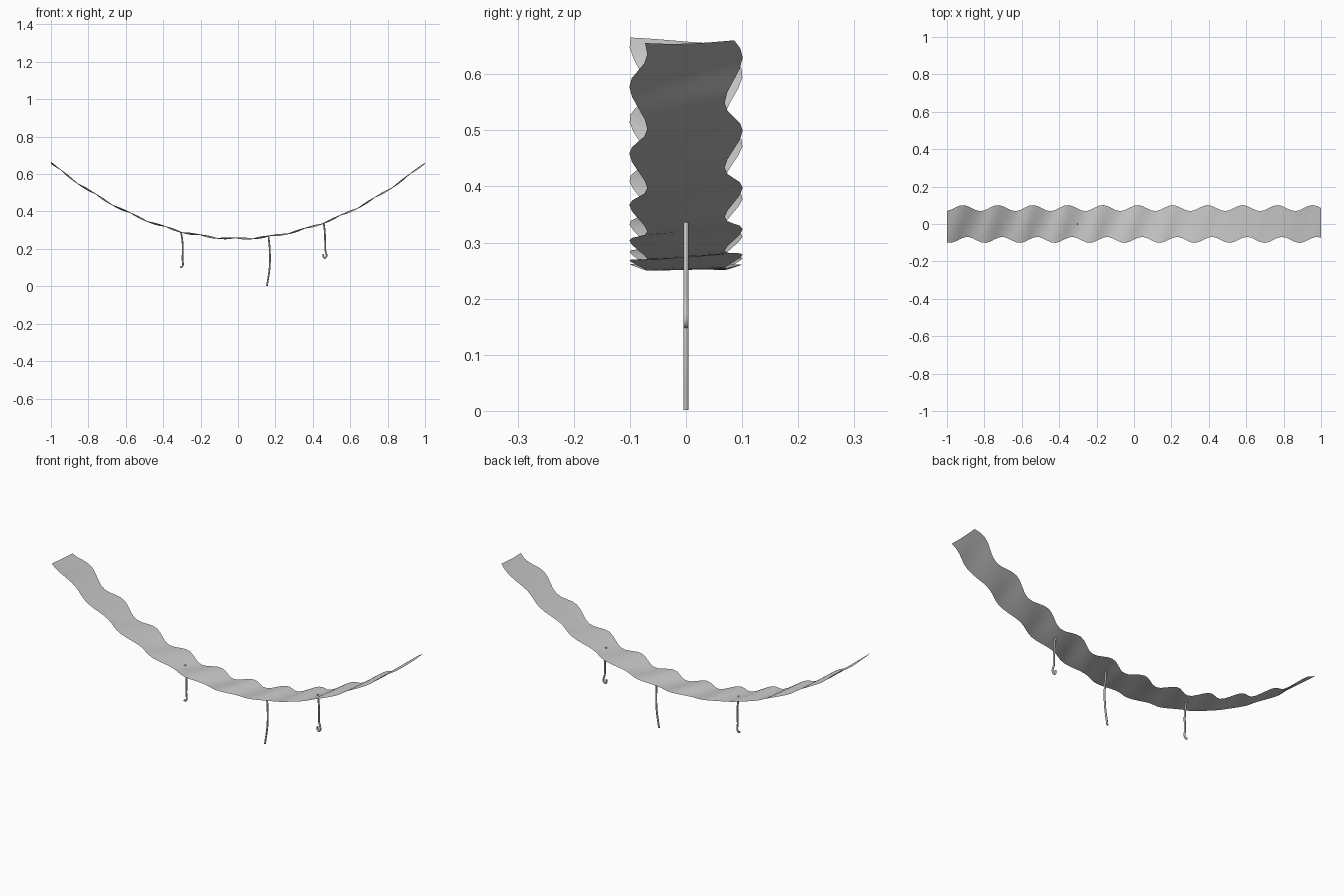
import bpy
import math

cube = bpy.data.objects.get("Cube")
if cube:
    bpy.data.objects.remove(cube, do_unlink=True)


def make_material(name, color):
    mat = bpy.data.materials.new(name)
    mat.use_nodes = True
    mat.diffuse_color = color
    mat.node_tree.nodes["Principled BSDF"].inputs["Base Color"].default_value = color
    return mat


grey = make_material("plain_grey", (0.6, 0.6, 0.6, 1))
PERIOD = 0.187


def wave(x, peak):
    """Cosine ripple along the length with a crest at x = peak."""
    return math.cos(2 * math.pi * (x - peak) / PERIOD)


def sag(x):
    return 0.255 + 0.405 * x * x


# Sagging ribbon with rippled, scalloped long edges
def build_ribbon(segments=86, across=8):
    verts, faces = [], []
    for i in range(segments + 1):
        x = -1 + 2 * i / segments
        back = 0.085 + 0.016 * wave(x, -0.915)
        front = -0.085 - 0.016 * wave(x, -0.985)
        for j in range(across + 1):
            t = j / across
            y = front + (back - front) * t
            crest = -0.985 + 0.07 * t
            verts.append((x, y, sag(x) + 0.006 * wave(x, crest)))
    row = across + 1
    for i in range(segments):
        for j in range(across):
            a = i * row + j
            faces.append((a, a + row, a + row + 1, a + 1))
    mesh = bpy.data.meshes.new("ribbon")
    mesh.from_pydata(verts, [], faces)
    mesh.materials.append(grey)
    mesh.shade_smooth()
    obj = bpy.data.objects.new("ribbon", mesh)
    bpy.context.collection.objects.link(obj)


# Thin hanging wires, drawn in the xz plane
def build_wire(name, path, radius=0.0045):
    curve = bpy.data.curves.new(name, "CURVE")
    curve.dimensions = "3D"
    curve.bevel_depth = radius
    curve.bevel_resolution = 2
    curve.use_fill_caps = True
    spline = curve.splines.new("BEZIER")
    spline.bezier_points.add(len(path) - 1)
    for point, (x, z) in zip(spline.bezier_points, path):
        point.co = (x, 0, z)
        point.handle_left_type = point.handle_right_type = "AUTO"
    curve.materials.append(grey)
    obj = bpy.data.objects.new(name, curve)
    bpy.context.collection.objects.link(obj)


build_ribbon()
build_wire("right_hook", [(-0.305, 0.29), (-0.297, 0.24), (-0.297, 0.15),
                          (-0.301, 0.103), (-0.309, 0.105)])
build_wire("middle_wire", [(0.163, 0.27), (0.17, 0.19), (0.169, 0.1),
                           (0.155, 0.002)])
build_wire("left_hook", [(0.458, 0.34), (0.464, 0.29), (0.466, 0.2),
                         (0.467, 0.152), (0.458, 0.156), (0.456, 0.172)])
